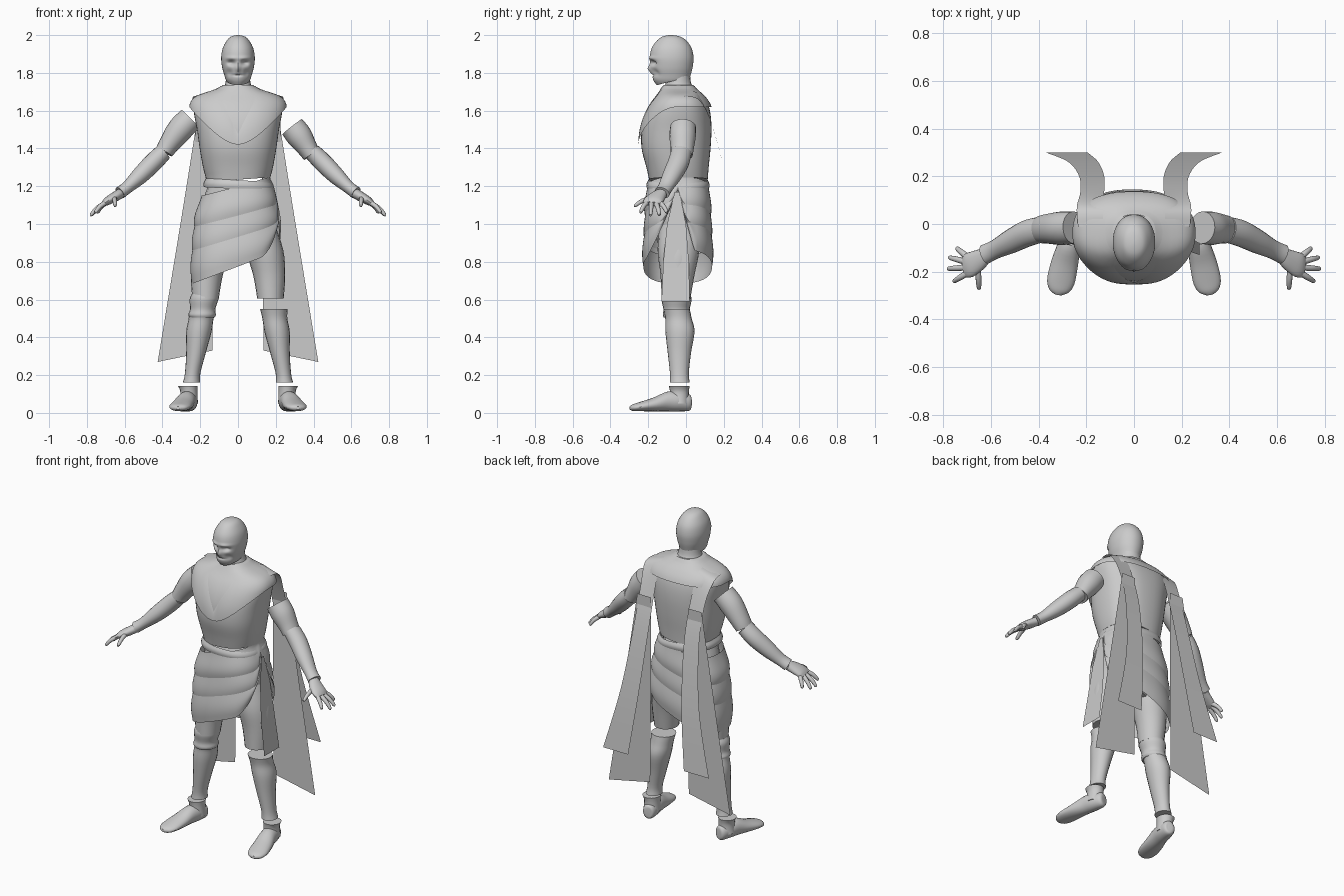
import bpy, math
from mathutils import Vector as V

if "Cube" in bpy.data.objects:
    bpy.data.objects.remove(bpy.data.objects["Cube"])

grey = bpy.data.materials.new("light_grey")
grey.diffuse_color = (0.6, 0.6, 0.6, 1)
grey.use_nodes = True
grey.node_tree.nodes["Principled BSDF"].inputs["Base Color"].default_value = grey.diffuse_color


def make(name, verts, faces, sharp=40):
    me = bpy.data.meshes.new(name)
    me.from_pydata([tuple(v) for v in verts], [], faces)
    me.materials.append(grey)
    ob = bpy.data.objects.new(name, me)
    bpy.context.collection.objects.link(ob)
    bpy.ops.object.select_all(action='DESELECT')
    ob.select_set(True)
    bpy.context.view_layer.objects.active = ob
    bpy.ops.object.mode_set(mode='EDIT')
    bpy.ops.mesh.select_all(action='SELECT')
    bpy.ops.mesh.normals_make_consistent(inside=False)
    bpy.ops.object.mode_set(mode='OBJECT')
    bpy.ops.object.shade_smooth_by_angle(angle=math.radians(sharp))
    return ob


def skin(name, rings, closed=True, caps=True, sharp=40):
    """Join rows of points into one surface."""
    n = len(rings[0])
    faces = [(i * n + j, i * n + (j + 1) % n, (i + 1) * n + (j + 1) % n, (i + 1) * n + j)
             for i in range(len(rings) - 1) for j in range(n if closed else n - 1)]
    if caps:
        faces += [tuple(range(n)), tuple(range((len(rings) - 1) * n, len(rings) * n))]
    return make(name, [p for r in rings for p in r], faces, sharp)


def curve(rows, steps):
    """Smooth curve through rows of numbers."""
    out = []
    for i in range(len(rows) - 1):
        a, b, c, d = (rows[max(0, min(len(rows) - 1, i + k))] for k in (-1, 0, 1, 2))
        for s in range(steps):
            t = s / steps
            out.append([0.5 * (2 * q + (r - p) * t + (2 * p - 5 * q + 4 * r - w) * t * t
                               + (3 * q - p - 3 * r + w) * t ** 3) for p, q, r, w in zip(a, b, c, d)])
    return out + [list(rows[-1])]


def limb(name, rows, mode="flat", n=20, steps=4):
    """Loft ellipses (x, y, z, r1, r2); flat, along a path, or upright."""
    rows = curve(rows, steps)
    rings = []
    for i, r in enumerate(rows):
        t = (V(rows[min(i + 1, len(rows) - 1)][:3]) - V(rows[max(i - 1, 0)][:3])).normalized()
        if mode == "flat":
            u, v = V((1, 0, 0)), V((0, 1, 0))
        elif mode == "path":
            u = t.cross(V((0, 1, 0))).normalized()
            v = u.cross(t)
        else:
            v = V((0, 0, 1))
            u = t.cross(v).normalized()
        rings.append([V(r[:3]) + u * r[3] * math.cos(a) + v * r[4] * math.sin(a)
                      for a in (math.tau * j / n for j in range(n))])
    return skin(name, rings)


def section(prof, z):
    """Front y, back y and half width at height z."""
    for a, b in zip(prof, prof[1:]):
        if z >= b[0]:
            break
    t = max(0, min(1, (a[0] - z) / (a[0] - b[0])))
    return [p + (q - p) * t for p, q in zip(a[1:], b[1:])]


def sheath(name, prof, top, bot, grow=lambda t: 1, n=48, steps=14, power=2.4, caps=False, warp=None):
    """Wrap a body profile between a top and a bottom edge that vary by direction."""
    prof = curve(prof, 5)
    rings = []
    for i in range(steps + 1):
        t = i / steps
        ring = []
        for j in range(n):
            a = math.tau * j / n
            c, s = math.cos(a), math.sin(a)
            cx, sy = (math.copysign(abs(k) ** (2 / power), k) for k in (c, s))
            zt, zb = top(cx, sy), bot(cx, sy)
            z = zt + (min(zb, zt - 0.002) - zt) * t
            f, b, h = section(prof, z)
            p = V((cx * h * grow(t), (f + b) / 2 + sy * (b - f) / 2 * grow(t), z))
            ring.append(warp(p) if warp else p)
        rings.append(ring)
    return skin(name, rings, caps=caps)


# Head with eye sockets, nose, cheeks and mouth pressed into the face
def face(p):
    def bump(x, z, wx, wz):
        return math.exp(-((abs(p.x) - x) / wx) ** 2 - ((p.z - z) / wz) ** 2)
    if p.y < -0.08:
        p.y += (0.022 * bump(0.036, 1.853, 0.02, 0.014) - 0.017 * bump(0, 1.822, 0.011, 0.02)
                + 0.008 * bump(0, 1.787, 0.025, 0.006) + 0.012 * bump(0.045, 1.80, 0.016, 0.02)
                - 0.007 * bump(0.035, 1.878, 0.03, 0.01))
    return p


head = [(2.0, -.09, -.07, .008), (1.992, -.125, -.03, .038), (1.97, -.155, .003, .06),
        (1.93, -.182, .03, .081), (1.88, -.192, .04, .089), (1.83, -.187, .035, .084),
        (1.79, -.18, .025, .073), (1.76, -.172, .015, .063), (1.735, -.155, .0, .046)]
sheath("head", head, lambda x, y: 2.0, lambda x, y: 1.735 + 0.02 * (y + 1), n=64, steps=70,
       power=2.1, caps=True, warp=face)
limb("neck", [(0, -.04, 1.82, .06, .06), (0, -.04, 1.75, .066, .066), (0, -.038, 1.71, .083, .085),
              (0, -.035, 1.67, .11, .10)])

# Torso and the draped collar with a V neckline
torso = [(1.735, -.12, .04, .08), (1.71, -.135, .06, .125), (1.68, -.155, .09, .205),
         (1.64, -.185, .115, .235), (1.58, -.215, .13, .232), (1.5, -.235, .135, .217),
         (1.4, -.235, .13, .203), (1.3, -.21, .12, .185), (1.235, -.195, .115, .168)]
sheath("torso", torso, lambda x, y: 1.735, lambda x, y: 1.235 + 0.012 * x, steps=24, caps=True)


def collar_edge(x, y):
    return 1.42 + 0.2 * abs(x) ** 1.8 if y < 0 else 1.62


def neckline(x, y):
    return 1.475 + min(0.24, 0.5 * abs(x)) if y < 0 else 1.715


sheath("collar", torso, neckline, collar_edge, grow=lambda t: 1.04 + 0.05 * t, n=72)
sheath("collar_lining", torso, lambda x, y: 1.73, lambda x, y: 1.45 + .2 * abs(x) if y < 0 else 1.63,
       grow=lambda t: 1.025, n=72)

# Waist band and three slanted skirt layers, slit open on one side
skirt = [(1.235, -.2, .115, .17), (1.19, -.205, .12, .182), (1.1, -.212, .125, .205),
         (1.0, -.215, .13, .225), (.85, -.225, .138, .238), (.66, -.23, .142, .248)]
sheath("waist_band", skirt, lambda x, y: 1.232 - .01 * x, lambda x, y: 1.185 - .01 * x,
       grow=lambda t: 1 + .04 * math.sin(math.pi * t), steps=6)
limb("hips", [(0, -.04, 1.21, .155, .14), (0, -.04, 1.1, .19, .14), (0, -.04, .95, .19, .125),
              (0, -.04, .85, .1, .09)])


def layer(name, top, z0, slope, size):
    def bot(x, y):
        z = z0 + slope * .24 * x
        if x > 0:
            gap = y * .18
            z = max(z, 1.18 - abs(gap) * (2.2 if gap < 0 else 3.6))
        return z
    sheath(name, skirt, lambda x, y: max(top + .05 * x, bot(x, y) + .004), bot, n=96,
           grow=lambda t: size + .055 * math.sin(math.pi * min(1, t * 1.02) ** 1.5))


layer("skirt_upper", 1.2, 1.03, .25, 1.0)
layer("skirt_middle", 1.1, .91, .33, .99)
layer("skirt_lower", 1.0, .775, .38, .985)

# Narrow cloth hanging in the skirt slit
skin("slit_cloth", [[(x, y0 + (y1 - y0) * k / 4, z) for k in range(5)] for x, y0, y1, z in
                    [(.205, -.06, -.035, 1.17), (.225, -.10, .0, 1.0), (.245, -.12, .015, .8),
                     (.275, -.13, .02, .59)]], closed=False, caps=False)

for s, side in ((1, "left"), (-1, "right")):
    def m(rows):
        return [(s * r[0], *r[1:]) for r in rows]

    # Legs in separate pieces
    limb(side + "_thigh", m([(.10, -.035, 1.0, .095, .105), (.14, -.04, .86, .10, .11),
                             (.165, -.045, .73, .085, .09), (.172, -.053, .605, .07, .076)]))
    if s < 0:
        limb("knee_wrap", m([(.175, -.052, .63, .07, .073), (.18, -.05, .6, .076, .08),
                             (.187, -.05, .55, .067, .07), (.19, -.048, .52, .073, .075),
                             (.19, -.048, .505, .066, .07)]))
    limb(side + "_shin", m([(.19, -.05, .55 if s > 0 else .52, .073, .07), (.195, -.04, .5, .066, .07),
                            (.207, -.032, .43, .067, .077), (.222, -.035, .32, .052, .062),
                            (.24, -.035, .21, .041, .05), (.246, -.033, .16, .046, .053)]))
    limb(side + "_ankle", m([(.265, -.035, .142, .052, .055), (.26, -.035, .11, .045, .05),
                             (.262, -.035, .05, .05, .05)]))
    limb(side + "_foot", m([(.248, .027, .055, .012, .02), (.25, .018, .055, .034, .043),
                            (.262, -.04, .06, .047, .052), (.275, -.10, .06, .05, .052),
                            (.292, -.17, .045, .057, .037), (.307, -.24, .034, .058, .025),
                            (.315, -.28, .028, .042, .018), (.318, -.298, .026, .012, .008)]), "upright")

    # Arms in separate pieces
    up = 0 if s > 0 else .035
    limb(side + "_upper_arm", m([(.287 - up, -.015, 1.515 + up * 1.2, .066, .068),
                                 (.325 - up / 2, -.018, 1.465 + up, .068, .07),
                                 (.365, -.02, 1.405 + up / 2, .055, .062),
                                 (.39, -.023, 1.365 + up / 2, .048, .058)]), "path")
    limb(side + "_forearm", m([(.395, -.025, 1.38, .046, .055), (.45, -.04, 1.325, .05, .056),
                               (.52, -.075, 1.255, .045, .05), (.585, -.108, 1.195, .033, .04),
                               (.625, -.127, 1.165, .034, .042)]), "path")

    # Hands
    limb(side + "_palm", m([(.622, -.128, 1.162, .026, .032), (.65, -.15, 1.145, .026, .044),
                            (.69, -.172, 1.122, .022, .052), (.712, -.178, 1.106, .014, .046)]), "path")
    for name, a, b in (("little", (.70, -.138, 1.112), (.745, -.10, 1.06)),
                       ("ring", (.705, -.158, 1.11), (.777, -.14, 1.047)),
                       ("middle", (.705, -.182, 1.11), (.782, -.188, 1.045)),
                       ("index", (.698, -.205, 1.115), (.758, -.242, 1.06)),
                       ("thumb", (.655, -.175, 1.14), (.65, -.275, 1.095))):
        a, b = V(a), V(b)
        mid = a.lerp(b, .55) + V((0, 0, .008))
        limb(f"{side}_{name}_finger", m([(*a, .013, .014), (*mid, .012, .012), (*a.lerp(b, .93), .009, .009),
                                         (*b, .003, .003)]), "path", n=10, steps=3)

    # Cloth strips behind: one curving outward, one hanging straight
    def strip(name, rows):
        rows = curve(m(rows), 6)
        skin(name, [[(r[0] + (s * r[1] - r[0]) * k / 6, r[2], r[3] + r[4] * k / 6) for k in range(7)]
                    for r in rows], closed=False, caps=False)

    strip(side + "_curved_strip", [(.13, .235, -.01, 1.705, -.03), (.13, .24, .07, 1.685, -.03),
                                   (.125, .225, .135, 1.53, 0), (.125, .23, .2, 1.29, 0),
                                   (.15, .275, .26, .92, 0), (.195, .37, .3, .54, 0)])
    strip(side + "_straight_strip", [(.13, .225, .165, 1.5, 0), (.13, .30, .165, 1.05, -.02),
                                     (.135, .425, .165, .33, -.06)])
